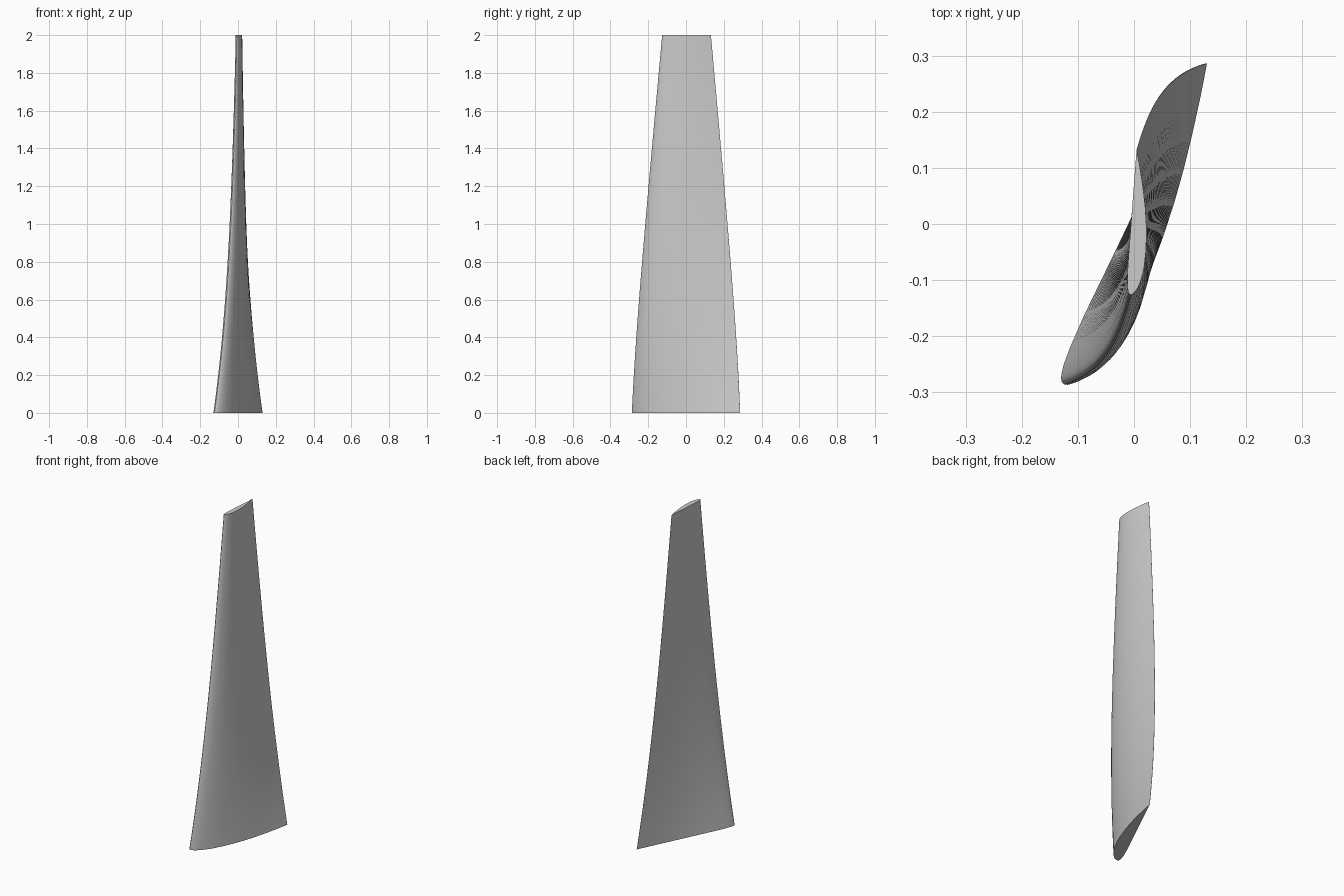
import bpy
import bmesh
from math import sin, cos, radians
from mathutils import Vector

if "Cube" in bpy.data.objects:
    bpy.data.objects.remove(bpy.data.objects["Cube"])

HEIGHT = 2.0
STATIONS = 40
ROOT_CHORD, TIP_CHORD = 0.626, 0.258

# Flat-bottomed airfoil, in percent of chord: (distance from nose, height)
UPPER = [(100, 0.15), (95, 1.5), (90, 2.8), (80, 5.2), (70, 7.35), (60, 9.15),
         (50, 10.5), (40, 11.4), (30, 11.7), (20, 11.35), (15, 10.7), (10, 9.6),
         (7.5, 8.85), (5, 7.9), (2.5, 6.5), (1.25, 5.45), (0.4, 4.5)]
LOWER = [(0, 3.5), (0.4, 2.5), (1.25, 1.9), (2.5, 1.45), (5, 0.9), (10, 0.4),
         (20, 0), (40, 0), (60, 0), (80, 0), (100, 0)]
AIRFOIL = UPPER + LOWER


def twist(z):
    """Blade angle, steep at the root and easing towards the tip."""
    return radians(25.9 - 16.8 * z + 3 * z * z - 2 * z * (z - 1) * (z - 2))


def section(z):
    """One scaled and twisted airfoil outline at height z."""
    chord = ROOT_CHORD + (TIP_CHORD - ROOT_CHORD) * z / HEIGHT
    a = twist(z)
    points = []
    for px, py in AIRFOIL:
        along = (px / 100 - 0.5) * chord
        out = (py / 100 - 0.0075) * chord
        points.append(Vector((along * sin(a) + out * cos(a),
                              along * cos(a) - out * sin(a), z)))
    return points


# Loft the sections from root to tip and cap both ends
bm = bmesh.new()
rings = [[bm.verts.new(p) for p in section(HEIGHT * i / STATIONS)]
         for i in range(STATIONS + 1)]
count = len(AIRFOIL)
for low, high in zip(rings, rings[1:]):
    for j in range(count):
        k = (j + 1) % count
        bm.faces.new((low[j], low[k], high[k], high[j]))
bm.faces.new(rings[0])
bm.faces.new(rings[-1])
bmesh.ops.recalc_face_normals(bm, faces=bm.faces)

# Centre the blade on its footprint
for axis in range(2):
    values = [v.co[axis] for v in bm.verts]
    middle = (min(values) + max(values)) / 2
    for v in bm.verts:
        v.co[axis] -= middle

mesh = bpy.data.meshes.new("blade")
bm.to_mesh(mesh)
bm.free()
blade = bpy.data.objects.new("blade", mesh)
bpy.context.collection.objects.link(blade)

# Plain grey finish
grey = bpy.data.materials.new("light grey")
grey.use_nodes = True
colour = (0.6, 0.6, 0.6, 1)
grey.diffuse_color = colour
grey.node_tree.nodes["Principled BSDF"].inputs["Base Color"].default_value = colour
mesh.materials.append(grey)

# Smooth skin with crisp trailing edge and end caps
bpy.ops.object.select_all(action='DESELECT')
blade.select_set(True)
bpy.context.view_layer.objects.active = blade
bpy.ops.object.shade_smooth_by_angle(angle=radians(35))
